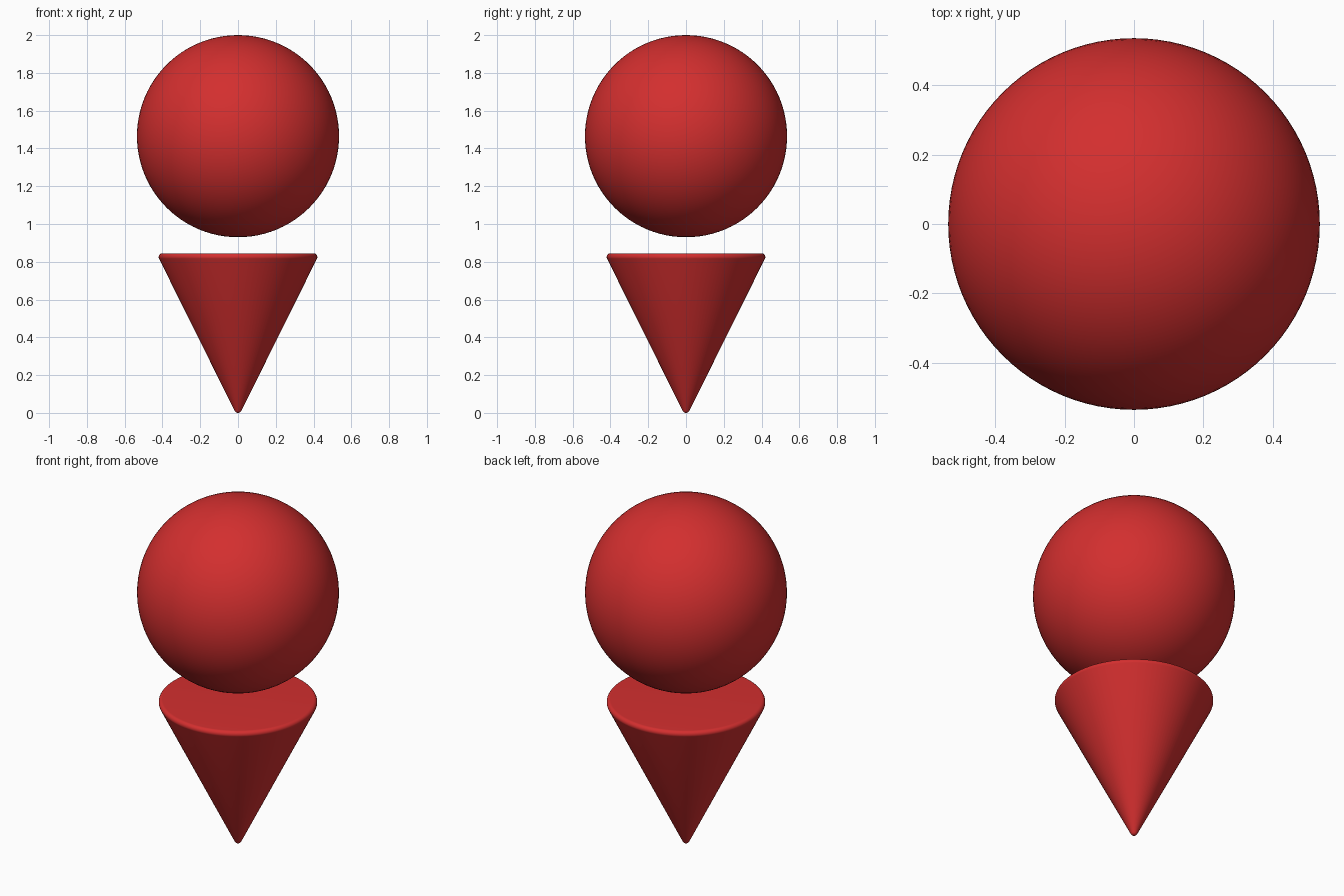
import bpy, bmesh, math

cube = bpy.data.objects.get("Cube")
if cube:
    bpy.data.objects.remove(cube, do_unlink=True)

# Single red material
RED = (0.651, 0.028, 0.028, 1.0)
red = bpy.data.materials.new("red")
red.use_nodes = True
red.diffuse_color = RED
red.node_tree.nodes["Principled BSDF"].inputs["Base Color"].default_value = RED


def finish(obj):
    obj.data.materials.append(red)
    bpy.ops.object.select_all(action='DESELECT')
    obj.select_set(True)
    bpy.context.view_layer.objects.active = obj
    bpy.ops.object.shade_smooth_by_angle(angle=math.radians(30))


def arc(cx, cz, r, start, end, steps):
    return [(cx + r * math.cos(start + (end - start) * i / steps),
             cz + r * math.sin(start + (end - start) * i / steps))
            for i in range(steps + 1)]


def lathe(name, profile, segments=96):
    """Spin an (r, z) profile around the z axis."""
    bm = bmesh.new()
    verts = [bm.verts.new((r, 0, z)) for r, z in profile]
    edges = [bm.edges.new(pair) for pair in zip(verts, verts[1:])]
    bmesh.ops.spin(bm, geom=verts + edges, cent=(0, 0, 0), axis=(0, 0, 1),
                   angle=math.tau, steps=segments, use_duplicate=False)
    bmesh.ops.remove_doubles(bm, verts=bm.verts[:], dist=1e-5)
    bmesh.ops.recalc_face_normals(bm, faces=bm.faces[:])
    mesh = bpy.data.meshes.new(name)
    bm.to_mesh(mesh)
    bm.free()
    obj = bpy.data.objects.new(name, mesh)
    bpy.context.collection.objects.link(obj)
    finish(obj)
    return obj


# Ball floating above the cone
bpy.ops.mesh.primitive_uv_sphere_add(segments=96, ring_count=48,
                                     radius=0.535, location=(0, 0, 1.465))
ball = bpy.context.object
ball.name = "ball"
finish(ball)

# Upside-down cone with a rounded tip and a rounded rim
ROUND, RIM_R, RIM_Z = 0.02, 0.40, 0.825
side = -math.atan2(RIM_R, RIM_Z - ROUND)   # direction the sloping wall faces
profile = arc(0, ROUND, ROUND, -math.pi / 2, side, 8)
profile += arc(RIM_R, RIM_Z, ROUND, side, math.pi / 2, 12)
profile.append((0, RIM_Z + ROUND))
lathe("cone", profile)
